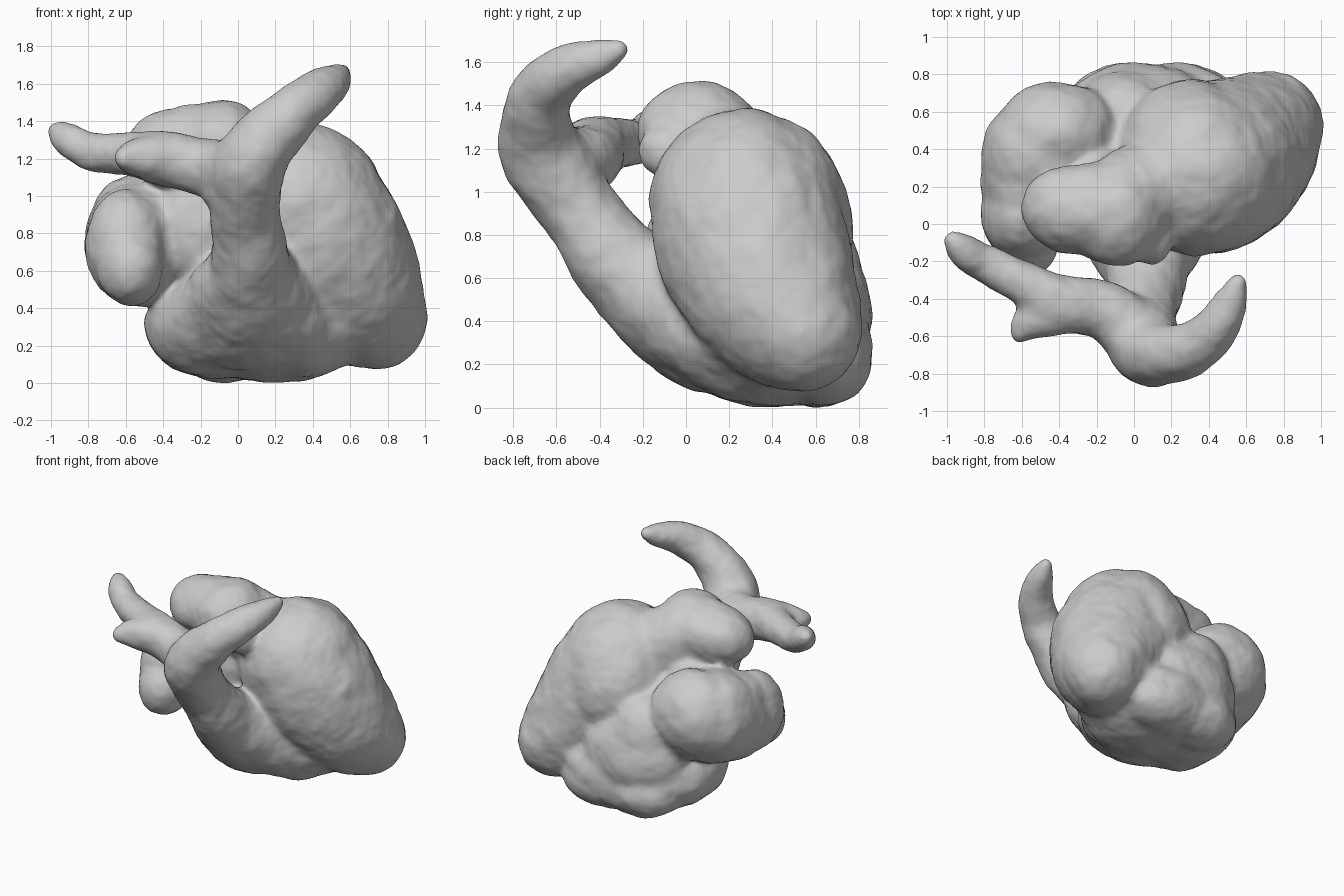
import bpy, bmesh
from mathutils import Vector, Matrix

bm = bmesh.new()


def blob(center, radii):
    """Ellipsoid added to the clay that is fused later."""
    m = Matrix.Translation(center) @ Matrix.Diagonal((*radii, 1))
    bmesh.ops.create_icosphere(bm, subdivisions=4, radius=1, matrix=m)


def tube(points, steps=6):
    """Tapering vessel: spheres swept along a smooth path of (x, y, z, radius)."""
    p = [Vector(q) for q in points]
    p = [2 * p[0] - p[1]] + p + [2 * p[-1] - p[-2]]
    for i in range(1, len(p) - 2):
        a, b, c, d = p[i - 1:i + 3]
        for s in range(steps + 1):
            t = s / steps
            v = 0.5 * (2 * b + (c - a) * t + (2 * a - 5 * b + 4 * c - d) * t * t
                       + (3 * b - a - 3 * c + d) * t ** 3)
            r = max(v[3], 0.03)
            m = Matrix.Translation(v.xyz) @ Matrix.Scale(r, 4)
            bmesh.ops.create_icosphere(bm, subdivisions=3, radius=1, matrix=m)


# Left ventricle: large tilted egg with a fuller back shoulder
tube([(0.345, 0.27, 0.94, 0.44), (0.45, 0.31, 0.75, 0.45),
      (0.60, 0.415, 0.5, 0.385), (0.735, 0.54, 0.345, 0.275)])
blob((0.34, 0.33, 0.9), (0.39, 0.41, 0.46))
blob((0.3, 0.42, 0.84), (0.38, 0.35, 0.42))

# Right ventricle: low mass wrapped under the left one
blob((-0.12, 0.37, 0.29), (0.38, 0.42, 0.27))
blob((0.20, 0.40, 0.28), (0.50, 0.46, 0.28))
blob((0.03, 0.58, 0.43), (0.42, 0.28, 0.35))
blob((0.22, 0.62, 0.20), (0.38, 0.24, 0.20))
blob((-0.06, 0.62, 0.20), (0.32, 0.23, 0.20))
blob((0.05, 0.12, 0.31), (0.34, 0.29, 0.25))

# Fan joining the right ventricle to its outflow
tube([(0.06, -0.22, 0.58, 0.23), (0.19, 0.02, 0.41, 0.25), (0.33, 0.25, 0.29, 0.27)])
tube([(0.06, -0.22, 0.58, 0.23), (-0.09, 0.04, 0.4, 0.24), (-0.22, 0.25, 0.3, 0.26)])

# Valley between the chambers
blob((0.0, 0.32, 0.72), (0.30, 0.30, 0.30))
blob((-0.06, 0.56, 0.62), (0.28, 0.25, 0.28))
blob((-0.2, 0.19, 0.83), (0.28, 0.25, 0.34))

# Outflow trunk rising forward, continuing into the left branch
tube([(0.07, 0.0, 0.42, 0.29), (0.07, -0.12, 0.5, 0.26), (0.06, -0.33, 0.68, 0.21),
      (0.04, -0.5, 0.92, 0.185), (0.06, -0.65, 1.14, 0.195),
      (0.13, -0.69, 1.27, 0.175), (0.28, -0.68, 1.42, 0.145),
      (0.42, -0.58, 1.54, 0.125), (0.51, -0.43, 1.61, 0.095),
      (0.555, -0.32, 1.655, 0.055)])

# Right branch and its side stub
tube([(0.05, -0.62, 1.13, 0.18), (-0.15, -0.47, 1.14, 0.16), (-0.4, -0.42, 1.2, 0.15),
      (-0.6, -0.31, 1.22, 0.115), (-0.8, -0.21, 1.24, 0.105),
      (-0.91, -0.14, 1.3, 0.085), (-0.97, -0.08, 1.35, 0.045)])
tube([(-0.4, -0.45, 1.2, 0.14), (-0.54, -0.52, 1.2, 0.1), (-0.61, -0.59, 1.2, 0.055)])
blob((-0.06, -0.52, 1.06), (0.15, 0.15, 0.15))

# Aorta arching off the left ventricle
tube([(0.18, 0.22, 1.05, 0.28), (-0.05, 0.14, 1.2, 0.25)])
blob((-0.09, 0.05, 1.26), (0.26, 0.28, 0.25))
blob((-0.22, 0.08, 1.26), (0.27, 0.25, 0.225))
blob((-0.35, 0.08, 1.25), (0.25, 0.23, 0.21))
blob((0.1, -0.08, 1.18), (0.11, 0.14, 0.13))

# Atria: back chamber, side wall and front appendage
blob((-0.41, 0.48, 0.81), (0.33, 0.28, 0.33))
blob((-0.5, 0.36, 0.78), (0.315, 0.33, 0.34))
blob((-0.54, 0.22, 0.74), (0.275, 0.31, 0.33))
blob((-0.6, 0.05, 0.73), (0.215, 0.24, 0.30))
blob((-0.575, -0.07, 0.61), (0.18, 0.21, 0.21))

mesh = bpy.data.meshes.new("heart_chambers_and_vessels")
bm.to_mesh(mesh)
bm.free()
heart = bpy.data.objects.new("heart_chambers_and_vessels", mesh)
bpy.context.collection.objects.link(heart)

# Fuse everything into one skin, soften the seams, add gentle unevenness
fuse = heart.modifiers.new("fuse", "REMESH")
fuse.mode = "VOXEL"
fuse.voxel_size = 0.018
fuse.use_smooth_shade = True
soft = heart.modifiers.new("soften", "SMOOTH")
soft.factor = 0.5
soft.iterations = 30
tex = bpy.data.textures.new("unevenness", "CLOUDS")
tex.noise_scale = 0.2
bump = heart.modifiers.new("unevenness", "DISPLACE")
bump.texture = tex
bump.strength = 0.03
bump.mid_level = 0.4

bpy.context.view_layer.objects.active = heart
heart.select_set(True)
bpy.ops.object.convert(target="MESH")

# Rest on the ground plane
low = min(v.co.z for v in heart.data.vertices)
heart.data.transform(Matrix.Translation((0, 0, -low)))
